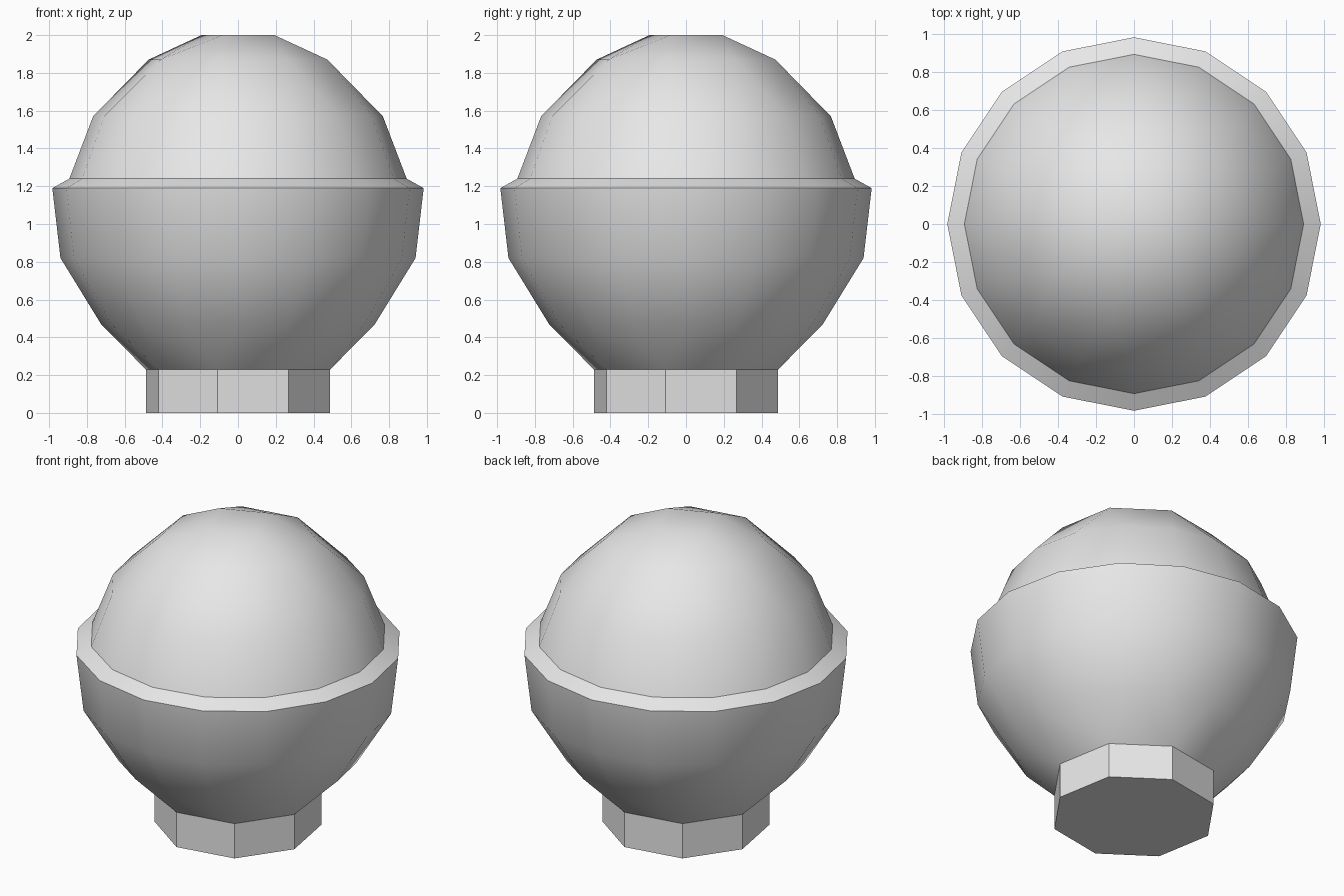
import bpy
import bmesh
import math

if "Cube" in bpy.data.objects:
    bpy.data.objects.remove(bpy.data.objects["Cube"])

TWIST = math.radians(-12.5)   # turn of the eight-sided rings
CAP_TWIST = math.radians(-23)  # turn of the four-sided top

grey = bpy.data.materials.new("grey")
grey.diffuse_color = (0.8, 0.8, 0.8, 1)
grey.use_nodes = True
grey.node_tree.nodes["Principled BSDF"].inputs["Base Color"].default_value = grey.diffuse_color


def bridge(bm, low, high, n_low, n_high, shift):
    """Join two rings, each low-count corner fanning to its share of the other."""
    i = j = 0
    if n_low == n_high:
        for k in range(n_low):
            m = (k + 1) % n_low
            bm.faces.new((low[k], low[m], high[m], high[k]))
        return
    while i < n_low or j < n_high:
        a = (i + 0.5) / n_low + shift
        b = (j + 0.5) / n_high
        if j >= n_high or (i < n_low and a <= b):
            bm.faces.new((low[i % n_low], low[(i + 1) % n_low], high[j % n_high]))
            i += 1
        else:
            bm.faces.new((low[i % n_low], high[(j + 1) % n_high], high[j % n_high]))
            j += 1


def stack(name, rings, cap_top=False, cap_bottom=False):
    """Rings are (z, radius, sides, turn), listed from the bottom up."""
    bm = bmesh.new()
    loops = []
    for z, r, n, turn in rings:
        loops.append([bm.verts.new((r * math.cos(turn + math.tau * k / n),
                                    r * math.sin(turn + math.tau * k / n), z))
                      for k in range(n)])
    for a, b, ra, rb in zip(loops, loops[1:], rings, rings[1:]):
        bridge(bm, a, b, ra[2], rb[2], (ra[3] - rb[3]) / math.tau)
    if cap_top:
        bm.faces.new(loops[-1])
    if cap_bottom:
        bm.faces.new(loops[0][::-1])
    mesh = bpy.data.meshes.new(name)
    bm.to_mesh(mesh)
    bm.free()
    mesh.materials.append(grey)
    ob = bpy.data.objects.new(name, mesh)
    bpy.context.collection.objects.link(ob)
    bpy.ops.object.select_all(action='DESELECT')
    ob.select_set(True)
    bpy.context.view_layer.objects.active = ob
    bpy.ops.object.shade_smooth_by_angle(angle=math.radians(37))
    return ob


# octagonal foot
stack("foot", [(0, 0.5, 8, TWIST), (0.23, 0.5, 8, TWIST)], cap_bottom=True)

# lower bowl, widening from eight to sixteen sides
stack("bowl", [(0.23, 0.5, 8, TWIST), (0.47, 0.725, 16, 0),
               (0.82, 0.94, 16, 0), (1.19, 0.983, 16, 0)])

# sloping rim
stack("rim", [(1.19, 0.983, 16, 0), (1.24, 0.893, 16, 0)])

# upper dome, narrowing to a small square top
stack("dome", [(1.24, 0.893, 16, 0), (1.57, 0.767, 16, 0),
               (1.87, 0.485, 8, TWIST), (2.0, 0.21, 4, CAP_TWIST)], cap_top=True)
